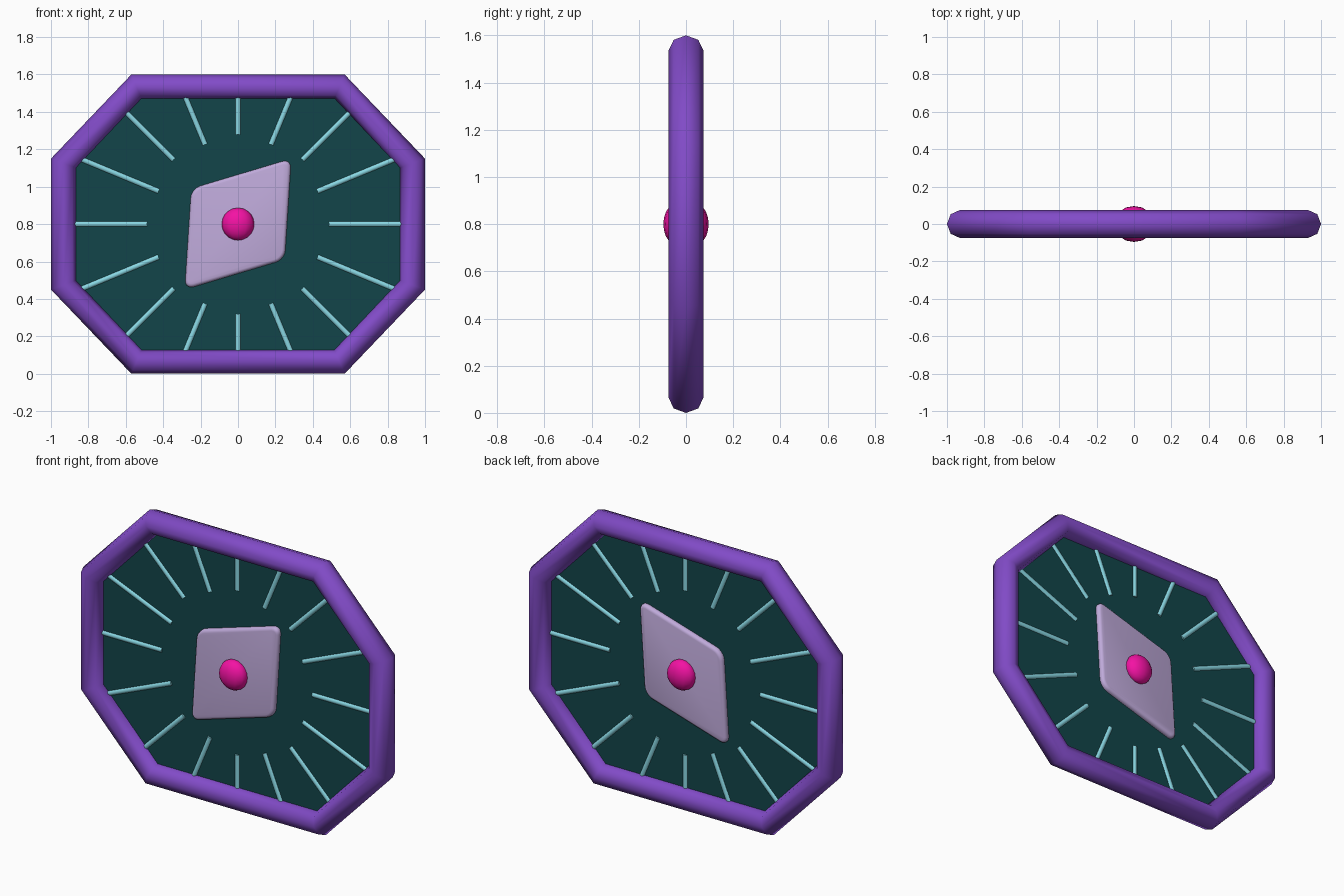
import bpy, bmesh
from math import sin, cos, pi, radians
from mathutils import Vector, Matrix

if "Cube" in bpy.data.objects:
    bpy.data.objects.remove(bpy.data.objects["Cube"])

CZ = 0.8  # height of the centre


def material(name, rgb):
    m = bpy.data.materials.new(name)
    m.diffuse_color = (*rgb, 1)
    m.use_nodes = True
    m.node_tree.nodes["Principled BSDF"].inputs["Base Color"].default_value = m.diffuse_color
    return m


def finish(bm, name, mat, angle=None):
    bmesh.ops.recalc_face_normals(bm, faces=bm.faces[:])
    me = bpy.data.meshes.new(name)
    bm.to_mesh(me)
    bm.free()
    ob = bpy.data.objects.new(name, me)
    bpy.context.collection.objects.link(ob)
    me.materials.append(mat)
    if angle:
        bpy.ops.object.select_all(action='DESELECT')
        ob.select_set(True)
        bpy.context.view_layer.objects.active = ob
        bpy.ops.object.shade_smooth_by_angle(angle=radians(angle))
    return ob


def octagon(ax, az, bx, bz):
    # (ax, az): end of the top edge, (bx, bz): end of the side edge
    q = [(bx, bz), (ax, az), (-ax, az), (-bx, bz)]
    return q + [(-x, -z) for x, z in q]


def slab(points, half):
    # flat outline in the xz plane, extruded along y
    bm = bmesh.new()
    f = bm.faces.new([bm.verts.new((x, -half, z + CZ)) for x, z in points])
    r = bmesh.ops.extrude_face_region(bm, geom=[f])
    vs = [v for v in r['geom'] if isinstance(v, bmesh.types.BMVert)]
    bmesh.ops.translate(bm, verts=vs, vec=(0, 2 * half, 0))
    return bm


purple = material("purple", (0.22, 0.07, 0.57))
teal = material("dark_teal", (0.006, 0.06, 0.068))
cyan = material("pale_cyan", (0.25, 0.68, 0.77))
lilac = material("lilac", (0.52, 0.40, 0.70))
pink = material("pink", (0.90, 0.006, 0.37))

# Frame: eight-sided tube swept round the octagon with mitred corners
outer = octagon(0.57, 0.80, 1.0, 0.35)
inner = octagon(0.515, 0.67, 0.865, 0.30)
SIDES = 8
bm = bmesh.new()
rings = []
for o, i in zip(outer, inner):
    o, i = Vector(o), Vector(i)
    mid, arm = (o + i) / 2, (o - i) / 2
    ring = []
    for k in range(SIDES):
        a = 2 * pi * k / SIDES
        p = mid + arm * cos(a)
        ring.append(bm.verts.new((p.x, 0.074 * sin(a), p.y + CZ)))
    rings.append(ring)
for r in range(8):
    a, b = rings[r], rings[(r + 1) % 8]
    for k in range(SIDES):
        n = (k + 1) % SIDES
        bm.faces.new((a[k], b[k], b[n], a[n]))
finish(bm, "frame", purple, 60)

# Pane filling the frame
finish(slab(octagon(0.54, 0.735, 0.93, 0.325), 0.006), "pane", teal)

# Radial rods, running from near the centre into the frame
for n in range(16):
    a = 2 * pi * n / 16
    d = Vector((cos(a), 0, sin(a)))
    c, s = abs(d.x), abs(d.z)
    # distance to the tube centre line along this direction
    end = min(0.93 / max(c, 1e-6), 0.735 / max(s, 1e-6), 1.26 / (c + s))
    start = 0.487 if n % 2 == 0 else 0.46
    if n % 8 == 4:
        start = 0.48
    bm = bmesh.new()
    rot = d.to_track_quat('Z', 'Y').to_matrix().to_4x4()
    pos = Matrix.Translation(d * (start + end) / 2 + Vector((0, 0, CZ)))
    bmesh.ops.create_cone(bm, cap_ends=True, segments=8, radius1=0.016,
                          radius2=0.016, depth=end - start, matrix=pos @ rot)
    finish(bm, f"rod_{n + 1}", cyan, 60)

# Slanted centre plate with rounded corners and softened rims
bm = slab([(-0.25, 0.19), (0.285, 0.35), (0.25, -0.19), (-0.285, -0.35)], 0.032)
corners = [e for e in bm.edges if abs(e.verts[0].co.y - e.verts[1].co.y) > 0.01]
bmesh.ops.bevel(bm, geom=corners, offset=0.05, segments=5, profile=0.5,
                affect='EDGES')
bmesh.ops.recalc_face_normals(bm, faces=bm.faces[:])
rims = [e for e in bm.edges if abs(e.verts[0].co.y - e.verts[1].co.y) < 0.001]
bmesh.ops.bevel(bm, geom=rims, offset=0.018, segments=3, profile=0.5,
                affect='EDGES')
finish(bm, "centre_plate", lilac, 40)

# Domed studs on both faces
for side, name in ((-1, "front_stud"), (1, "back_stud")):
    bm = bmesh.new()
    m = Matrix.Translation((0, side * 0.04, CZ)) @ Matrix.Diagonal((0.087, 0.056, 0.087, 1))
    bmesh.ops.create_uvsphere(bm, u_segments=12, v_segments=10, radius=1, matrix=m)
    finish(bm, name, pink, 60)
